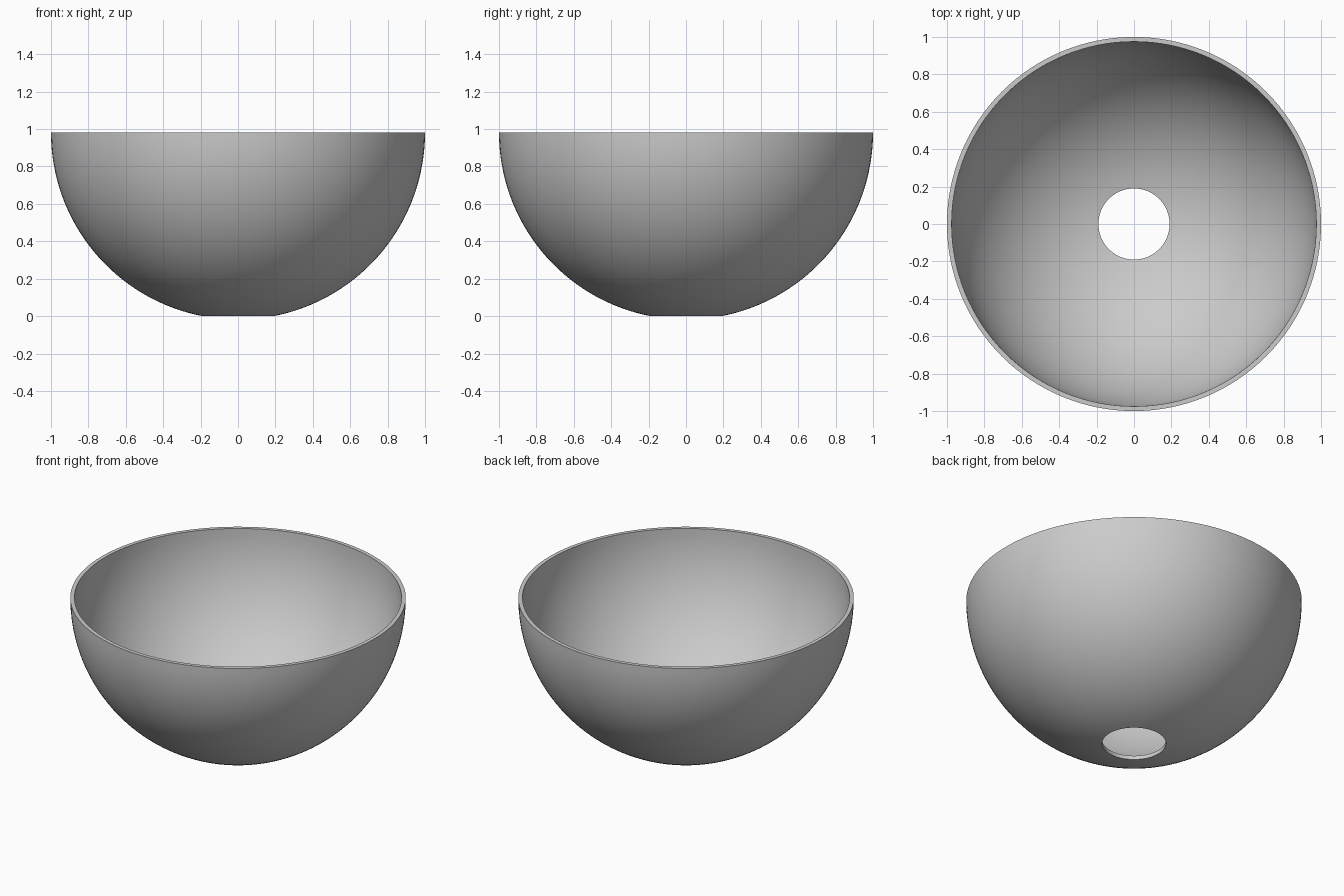
import bpy, bmesh, math

if "Cube" in bpy.data.objects:
    bpy.data.objects.remove(bpy.data.objects["Cube"])

OUTER, INNER, HOLE = 1.0, 0.975, 0.19
CENTRE_Z = math.sqrt(OUTER**2 - HOLE**2)   # hole edge rests on z = 0
STEPS, SEGMENTS = 32, 128


def arc(radius):
    """Quarter profile from the drain hole edge up to the rim."""
    start = math.asin(HOLE / radius)
    angles = [start + (math.pi / 2 - start) * i / STEPS for i in range(STEPS + 1)]
    return [(radius * math.sin(a), CENTRE_Z - radius * math.cos(a)) for a in angles]


# Closed wall profile: outer shell up, flat rim, inner shell down, straight hole wall
profile = arc(OUTER) + arc(INNER)[::-1]

bm = bmesh.new()
rings = []
for s in range(SEGMENTS):
    t = 2 * math.pi * s / SEGMENTS
    rings.append([bm.verts.new((r * math.cos(t), r * math.sin(t), z)) for r, z in profile])
for s in range(SEGMENTS):
    a, b = rings[s], rings[(s + 1) % SEGMENTS]
    for i in range(len(profile)):
        j = (i + 1) % len(profile)
        bm.faces.new((a[i], b[i], b[j], a[j]))
bmesh.ops.recalc_face_normals(bm, faces=bm.faces)

mesh = bpy.data.meshes.new("bowl")
bm.to_mesh(mesh)
bm.free()
bowl = bpy.data.objects.new("bowl", mesh)
bpy.context.collection.objects.link(bowl)

# Smooth shell with crisp rim and hole edges
bpy.context.view_layer.objects.active = bowl
bowl.select_set(True)
bpy.ops.object.shade_smooth_by_angle(angle=math.radians(40))
